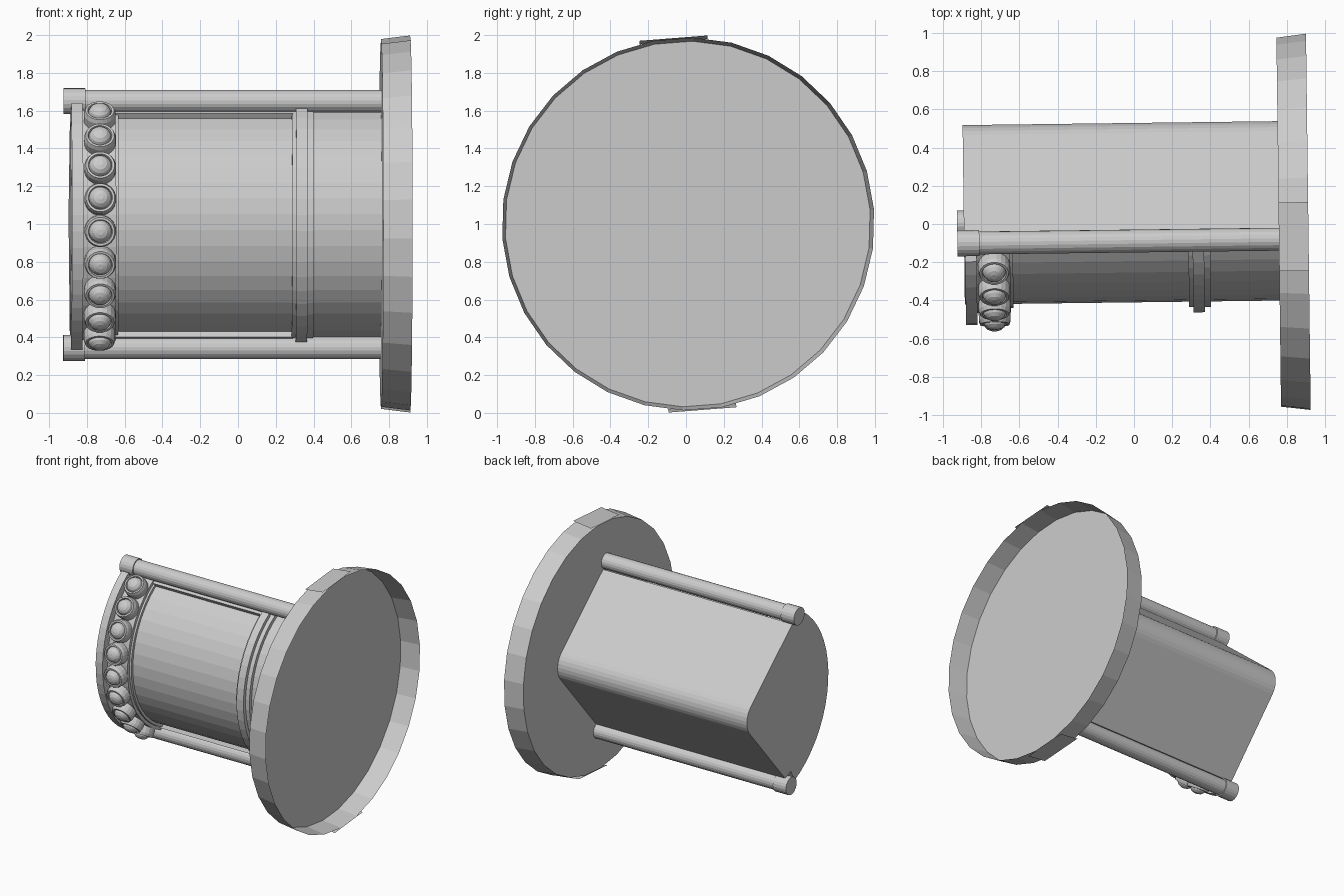
import bpy, bmesh, math
from mathutils import Matrix, Vector

if "Cube" in bpy.data.objects:
    bpy.data.objects.remove(bpy.data.objects["Cube"])

# Whole assembly lies along x, rolled and yawed slightly
POSE = (Matrix.Translation((0, 0, 1)) @ Matrix.Rotation(0.0125, 4, 'Z')
        @ Matrix.Rotation(0.078, 4, 'X'))
AXIS_Y, R0 = 0.234, 0.644          # centre and radius of the curved front

grey = bpy.data.materials.new("light_grey")
grey.diffuse_color = (0.6, 0.6, 0.6, 1)
grey.use_nodes = True
grey.node_tree.nodes["Principled BSDF"].inputs["Base Color"].default_value = grey.diffuse_color


def finish(name, bm):
    bmesh.ops.recalc_face_normals(bm, faces=bm.faces)
    bm.transform(POSE)
    mesh = bpy.data.meshes.new(name)
    bm.to_mesh(mesh)
    bm.free()
    mesh.materials.append(grey)
    obj = bpy.data.objects.new(name, mesh)
    bpy.context.collection.objects.link(obj)
    return obj


def arc(r, a0, a1, n, cy=AXIS_Y):
    """Points (y, z) on an arc; angle 0 points to the front."""
    angles = [math.radians(a0 + (a1 - a0) * i / n) for i in range(n + 1)]
    return [(cy - r * math.cos(a), r * math.sin(a)) for a in angles]


def extrude(name, profile, x0, x1):
    bm = bmesh.new()
    rings = [[bm.verts.new((x, y, z)) for y, z in profile] for x in (x0, x1)]
    n = len(profile)
    for i in range(n):
        j = (i + 1) % n
        bm.faces.new((rings[0][i], rings[0][j], rings[1][j], rings[1][i]))
    for ring in rings:
        bm.faces.new(ring)
    return finish(name, bm)


def strip(name, r_in, r_out, a0, a1, x0, x1, n=18):
    return extrude(name, arc(r_in, a0, a1, n) + arc(r_out, a1, a0, n), x0, x1)


def lathe(name, profile, origin, axis, side, n=20, close=(True, True)):
    """Revolve (radius, height) points around an axis."""
    axis, side = Vector(axis), Vector(side)
    other = axis.cross(side)
    bm = bmesh.new()
    rings = []
    for r, h in profile:
        ring = []
        for i in range(n):
            t = 2 * math.pi * (i + 0.5) / n
            p = Vector(origin) + axis * h + (side * math.cos(t) + other * math.sin(t)) * r
            ring.append(bm.verts.new(p))
        rings.append(ring)
    for a, b in zip(rings, rings[1:]):
        for i in range(n):
            j = (i + 1) % n
            bm.faces.new((a[i], a[j], b[j], b[i]))
    if close[0]:
        bm.faces.new(rings[0])
    if close[1]:
        bm.faces.new(rings[-1])
    return finish(name, bm)


# Barrel: curved front, two sloping sides, rounded back edge
body = arc(R0, -68, 68, 18) + arc(0.15, 135.5, 224.5, 8, cy=0.38)
extrude("barrel", body, -0.89, 0.757)

# Open dish at the end
lathe("dish", [(0.968, 0.757), (0.987, 0.912)], (0, 0, 0), (1, 0, 0), (0, 0, 1),
      n=30, close=(True, False))
# Flat overlap seams on the dish rim
for s in (1, -1):
    bm = bmesh.new()
    bm.faces.new([bm.verts.new(p) for p in (
        (0.757, -0.18, 0.968 * s), (0.757, 0.18, 0.968 * s),
        (0.912, 0.18, 0.987 * s), (0.912, -0.18, 0.987 * s))])
    finish("dish_seam", bm)

# Side rods with thicker end caps
for label, s in (("upper", 1), ("lower", -1)):
    start = (0, -0.038, 0.655 * s)
    lathe(label + "_rod", [(0.06, -0.82), (0.06, 0.757)], start, (1, 0, 0), (0, 0, 1))
    lathe(label + "_rod_cap", [(0.069, -0.925), (0.069, -0.81)], start, (1, 0, 0), (0, 0, 1))

# End plate and the band that carries the buttons
strip("end_plate", 0.60, 0.752, -60.5, 60.5, -0.885, -0.825)
strip("button_band", 0.60, 0.69, -65, 65, -0.83, -0.65)

# Frame around the recessed front panel
for s in (1, -1):
    strip("panel_rail", 0.63, 0.675, 61.5 * s, 66.5 * s, -0.65, 0.29, 1)
strip("panel_end_trim", 0.63, 0.665, -62, 62, -0.65, -0.635)

# Stepped ring near the dish
strip("ring_base", 0.63, 0.672, -65, 65, 0.283, 0.398)
strip("ring_ridge", 0.63, 0.70, -62.5, 62.5, 0.305, 0.365)

# Nine domed buttons following the curve
button = [(0.084, 0.67), (0.084, 0.735), (0.076, 0.757), (0.064, 0.757),
          (0.060, 0.745), (0.052, 0.765), (0.036, 0.78), (0.015, 0.787)]
for i in range(-4, 5):
    a = math.radians(13.7 * i)
    lathe("button", button, (-0.735, AXIS_Y, 0),
          (0, -math.cos(a), math.sin(a)), (1, 0, 0))
